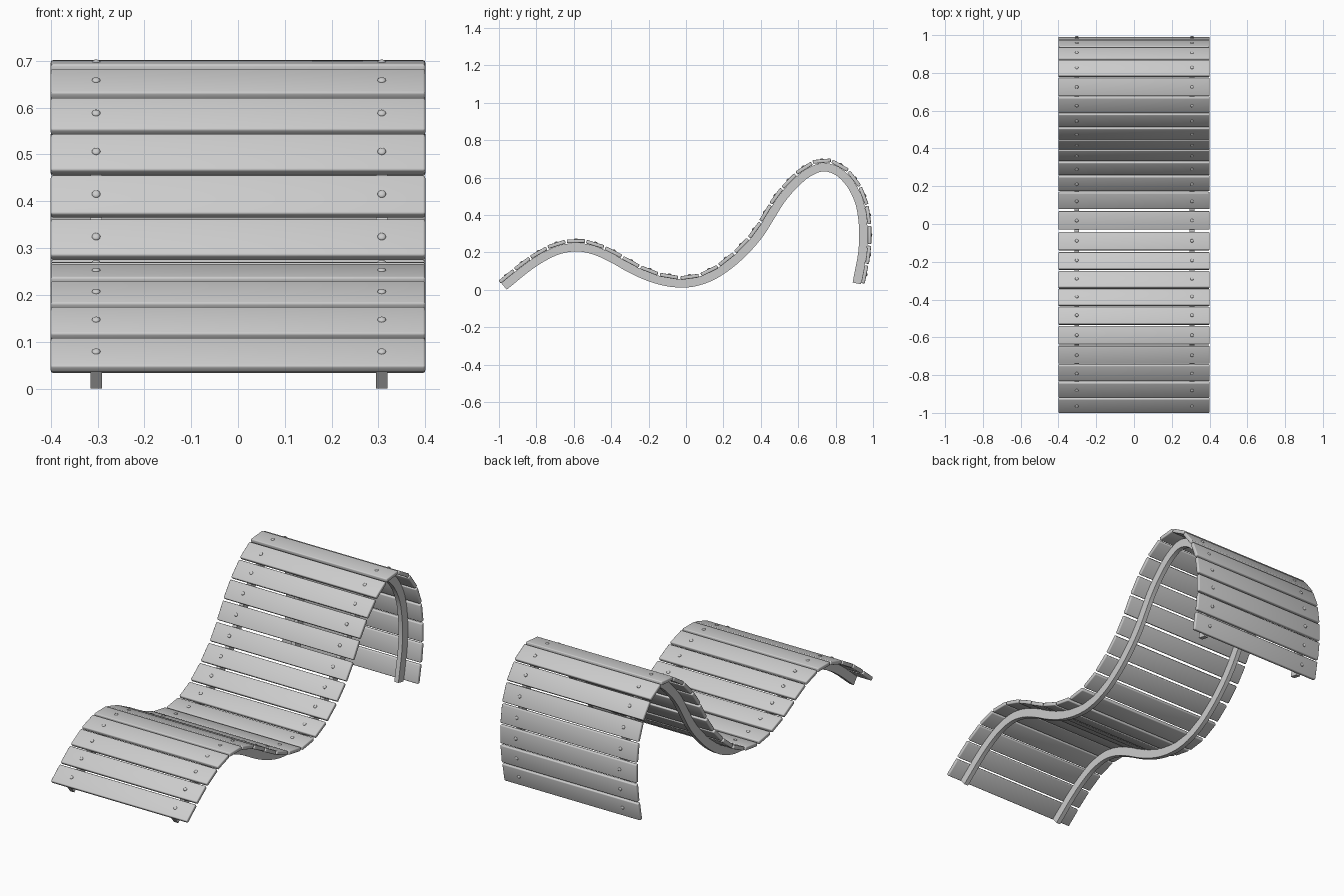
import bpy, bmesh
from mathutils import Vector, Matrix

if "Cube" in bpy.data.objects:
    bpy.data.objects.remove(bpy.data.objects["Cube"])

# Side profile (y, z) of the slat top surface, from foot end to the back of the headrest
PTS = [(-0.965, 0.079), (-0.88, 0.148), (-0.79, 0.208), (-0.69, 0.254), (-0.58, 0.270),
       (-0.475, 0.250), (-0.37, 0.203), (-0.28, 0.152), (-0.18, 0.107), (-0.08, 0.081),
       (0.02, 0.079), (0.12, 0.111), (0.21, 0.170), (0.29, 0.243), (0.36, 0.325),
       (0.415, 0.412), (0.47, 0.500), (0.542, 0.586), (0.63, 0.661), (0.73, 0.698),
       (0.83, 0.671), (0.91, 0.595), (0.963, 0.493), (0.985, 0.390), (0.991, 0.285),
       (0.984, 0.182), (0.965, 0.080)]
N_SLATS = 27
SLAT_W, SLAT_T, SLAT_L = 0.097, 0.02, 0.8
RAIL_T, RAIL_W = 0.045, 0.024
RAIL_X = (-0.303, 0.307)


def dense_path():
    p = [Vector(q) for q in PTS]
    start = p[0] + (p[0] - p[1]).normalized() * 0.1
    end = p[-1] + (p[-1] - p[-2]).normalized() * 0.1
    p = [start] + p + [end]
    out = []
    for i in range(1, len(p) - 2):
        a, b, c, d = p[i - 1:i + 3]
        for k in range(12):
            t = k / 12
            out.append(0.5 * (2 * b + (c - a) * t + (2 * a - 5 * b + 4 * c - d) * t * t
                              + (3 * b - a - 3 * c + d) * t ** 3))
    return out + [p[-2]]


PATH = dense_path()
CUM = [0.0]
for a, b in zip(PATH, PATH[1:]):
    CUM.append(CUM[-1] + (b - a).length)
TOTAL = CUM[-1]


def at(s):
    """Point on the profile at arc length s, extended straight past the ends."""
    if s <= 0:
        return PATH[0] + (PATH[0] - PATH[1]).normalized() * -s
    if s >= TOTAL:
        return PATH[-1] + (PATH[-1] - PATH[-2]).normalized() * (s - TOTAL)
    i = next(i for i in range(len(CUM) - 1) if CUM[i + 1] >= s)
    return PATH[i].lerp(PATH[i + 1], (s - CUM[i]) / (CUM[i + 1] - CUM[i]))


def frame(s):
    """Point, tangent and outward normal."""
    t = (at(s + 0.025) - at(s - 0.025)).normalized()
    return at(s), t, Vector((-t.y, t.x))


def slat_matrix(s):
    p, t, n = frame(s)
    m = Matrix(((1, 0, 0), (0, t.x, n.x), (0, t.y, n.y))).to_4x4()
    m.translation = (0, p.x, p.y)
    return m


def finish(bm, name):
    bmesh.ops.recalc_face_normals(bm, faces=bm.faces)
    me = bpy.data.meshes.new(name)
    bm.to_mesh(me)
    bm.free()
    ob = bpy.data.objects.new(name, me)
    bpy.context.collection.objects.link(ob)
    return ob


def smooth(ob, angle):
    bpy.ops.object.select_all(action='DESELECT')
    ob.select_set(True)
    bpy.context.view_layer.objects.active = ob
    bpy.ops.object.shade_smooth_by_angle(angle=angle)


# Rails: rectangular section swept along the profile under the slats
def rail(x, name):
    bm = bmesh.new()
    s0, s1, n = -0.045, TOTAL + 0.055, 110
    prev = None
    for i in range(n + 1):
        p, t, nr = frame(s0 + (s1 - s0) * i / n)
        top, low = p - nr * SLAT_T, p - nr * (SLAT_T + RAIL_T)
        ring = [bm.verts.new((x + dx * RAIL_W / 2, q.x, max(q.y, 0)))
                for dx, q in ((-1, low), (1, low), (1, top), (-1, top))]
        if prev:
            for k in range(4):
                bm.faces.new((prev[k], prev[k - 1], ring[k - 1], ring[k]))
        else:
            bm.faces.new(ring)
        prev = ring
    bm.faces.new(prev)
    smooth(finish(bm, name), 0.6)


rail(RAIL_X[0], "left_rail")
rail(RAIL_X[1], "right_rail")

# Slats: flat boards with rounded edges, evenly spaced along the rails
screws = bmesh.new()
for i in range(N_SLATS):
    m = slat_matrix(TOTAL * i / (N_SLATS - 1))
    bm = bmesh.new()
    bmesh.ops.create_cube(bm, size=1, matrix=Matrix.Translation((0, 0, -SLAT_T / 2))
                          @ Matrix.Diagonal((SLAT_L, SLAT_W, SLAT_T, 1)))
    bmesh.ops.bevel(bm, geom=bm.edges[:], offset=0.005, segments=3, profile=0.5,
                    affect='EDGES')
    slat = finish(bm, f"slat_{i + 1:02d}")
    slat.matrix_world = m
    smooth(slat, 0.7)
    # Domed screw heads above each rail
    for x in RAIL_X:
        bmesh.ops.create_uvsphere(screws, u_segments=16, v_segments=8, radius=1,
                                  matrix=m @ Matrix.Translation((x, 0, 0))
                                  @ Matrix.Diagonal((0.009, 0.009, 0.005, 1)))
smooth(finish(screws, "screw_heads"), 0.8)
